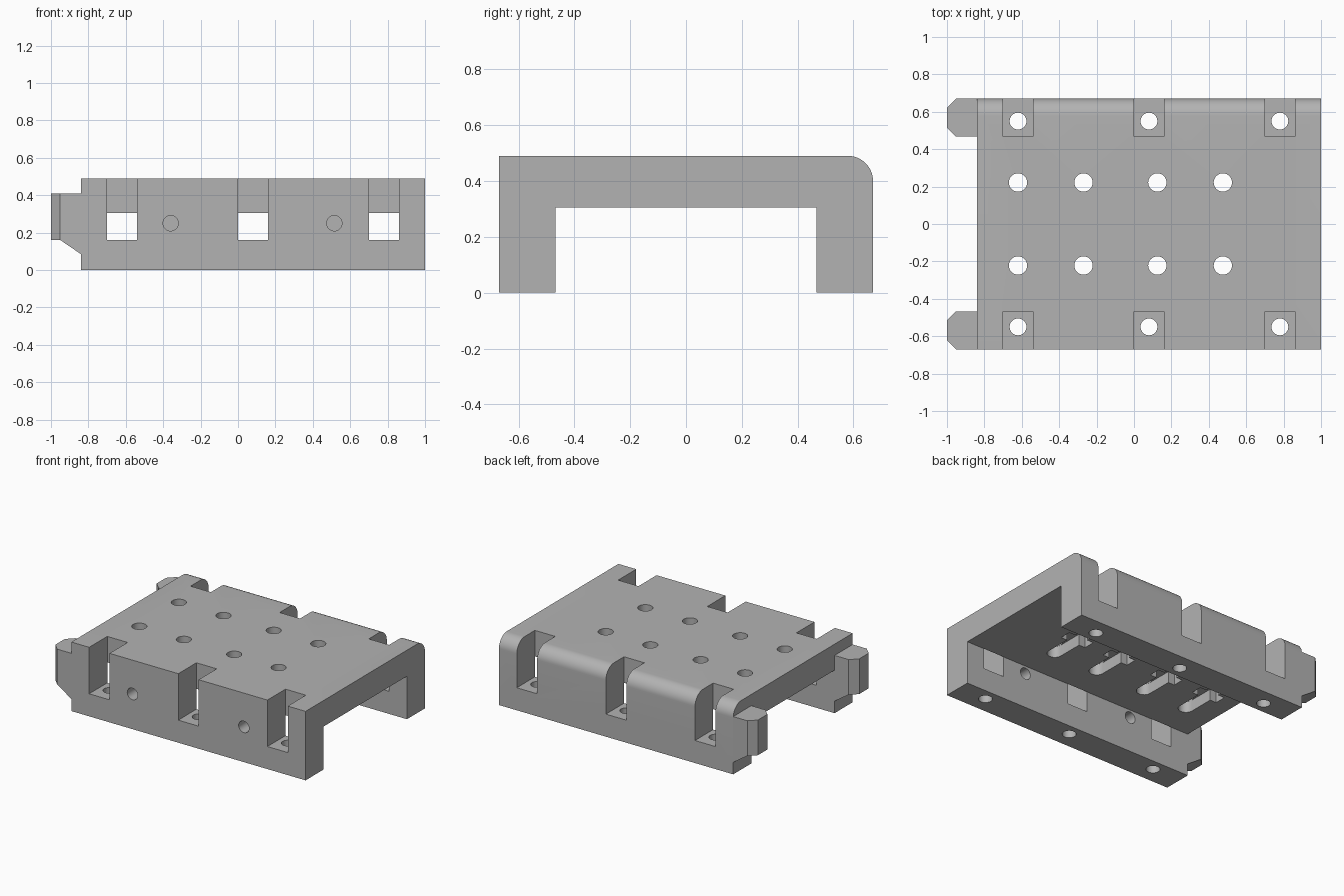
import bpy, bmesh, math
from mathutils import Matrix, Vector

if "Cube" in bpy.data.objects:
    bpy.data.objects.remove(bpy.data.objects["Cube"], do_unlink=True)

W, H = 0.67, 0.49            # half depth, height
INNER, CEIL = 0.467, 0.305   # inner leg face, underside of the deck
X0, X1 = -0.84, 1.0          # body ends

grey = bpy.data.materials.new("plain grey")
grey.use_nodes = True
COL = (0.45, 0.45, 0.45, 1)
grey.diffuse_color = COL
grey.node_tree.nodes["Principled BSDF"].inputs["Base Color"].default_value = COL


def make(name, bm):
    bmesh.ops.recalc_face_normals(bm, faces=bm.faces[:])
    me = bpy.data.meshes.new(name)
    bm.to_mesh(me)
    bm.free()
    ob = bpy.data.objects.new(name, me)
    bpy.context.collection.objects.link(ob)
    me.materials.append(grey)
    return ob


def prism(bm, pts, sweep):
    """Extrude a closed outline of 3D points along a vector."""
    face = bm.faces.new([bm.verts.new(p) for p in pts])
    ext = bmesh.ops.extrude_face_region(bm, geom=[face])
    verts = [g for g in ext["geom"] if isinstance(g, bmesh.types.BMVert)]
    bmesh.ops.translate(bm, verts=verts, vec=Vector(sweep))
    return bm


def box(bm, x0, x1, y0, y1, z0, z1):
    prism(bm, [(x0, y0, z0), (x1, y0, z0), (x1, y1, z0), (x0, y1, z0)], (0, 0, z1 - z0))


def cylinder(bm, centre, radius, length, rot=Matrix()):
    bmesh.ops.create_cone(bm, cap_ends=True, segments=32, radius1=radius, radius2=radius,
                          depth=length, matrix=Matrix.Translation(centre) @ rot)


def cut(target, name, bm):
    cutter = make(name, bm)
    cutter.hide_render = True
    mod = target.modifiers.new(name, "BOOLEAN")
    mod.operation, mod.solver, mod.object = "DIFFERENCE", "EXACT", cutter
    bpy.context.view_layer.objects.active = target
    bpy.ops.object.modifier_apply(modifier=name)
    bpy.data.objects.remove(cutter, do_unlink=True)


# Channel body: deck on two legs, back top edge rounded
R = 0.09
arc = [(W - R + R * math.cos(a), H - R + R * math.sin(a))
       for a in (math.radians(90 * i / 12) for i in range(13))]
outline = [(-W, 0), (-INNER, 0), (-INNER, CEIL), (INNER, CEIL), (INNER, 0), (W, 0)] + arc + [(-W, H)]
body = make("channel_body", prism(bmesh.new(), [(X0, y, z) for y, z in outline], (X1 - X0, 0, 0)))

NOTCH_X = (-0.62, 0.08, 0.78)
SLOT_X = (-0.62, -0.27, 0.125, 0.475)

# Notches through both legs
bm = bmesh.new()
for x in NOTCH_X:
    for y0, y1 in ((-W - 0.1, -INNER), (INNER, W + 0.1)):
        box(bm, x - 0.08, x + 0.08, y0, y1, 0.16, H + 0.1)
cut(body, "notch_cutter", bm)

# Vertical screw holes in notch floors and deck
bm = bmesh.new()
for s in (-1, 1):
    for x in NOTCH_X:
        cylinder(bm, (x, s * 0.55, 0.3), 0.045, 1)
    for x in SLOT_X:
        cylinder(bm, (x, s * 0.222, 0.3), 0.049, 1)
cut(body, "screw_hole_cutter", bm)

# Horizontal holes through the front leg
bm = bmesh.new()
for x in (-0.36, 0.515):
    cylinder(bm, (x, -0.57, 0.25), 0.041, 0.4, Matrix.Rotation(math.pi / 2, 4, "X"))
cut(body, "front_hole_cutter", bm)

# Blind cross-shaped slots in the underside, long arms round-ended
r, end, arm, half = 0.05, 0.222, 0.10, 0.04
quarter = [math.pi * i / 12 for i in range(13)]
right_up = [(r * math.cos(a), end + r * math.sin(a)) for a in quarter]
left_down = [(-x, -y) for x, y in right_up]
cross = ([(r, -half), (arm, -half), (arm, half), (r, half)] + right_up
         + [(-r, half), (-arm, half), (-arm, -half), (-r, -half)] + left_down)
bm = bmesh.new()
for x in SLOT_X:
    prism(bm, [(x + u, v, CEIL - 0.05) for u, v in cross], (0, 0, 0.13))
cut(body, "slot_cutter", bm)

# Coupling tabs on the right end, outer corners chamfered
for name, y0 in (("front_tab", -W), ("back_tab", INNER)):
    side = [(-1, 0.16), (-0.95, 0.16), (X0, 0.085), (X0, 0.41), (-1, 0.41)]
    bm = prism(bmesh.new(), [(x, y0, z) for x, z in side], (0, W - INNER, 0))
    ends = [e for e in bm.edges if all(abs(v.co.x + 1) < 1e-4 for v in e.verts)
            and abs(e.verts[0].co.z - e.verts[1].co.z) > 0.1]
    bmesh.ops.bevel(bm, geom=ends, offset=0.049, segments=1, affect="EDGES")
    make(name, bm)

# Smooth the rounded surfaces, keep edges sharp
bpy.ops.object.select_all(action="DESELECT")
body.select_set(True)
bpy.context.view_layer.objects.active = body
bpy.ops.object.shade_smooth_by_angle(angle=math.radians(30))
